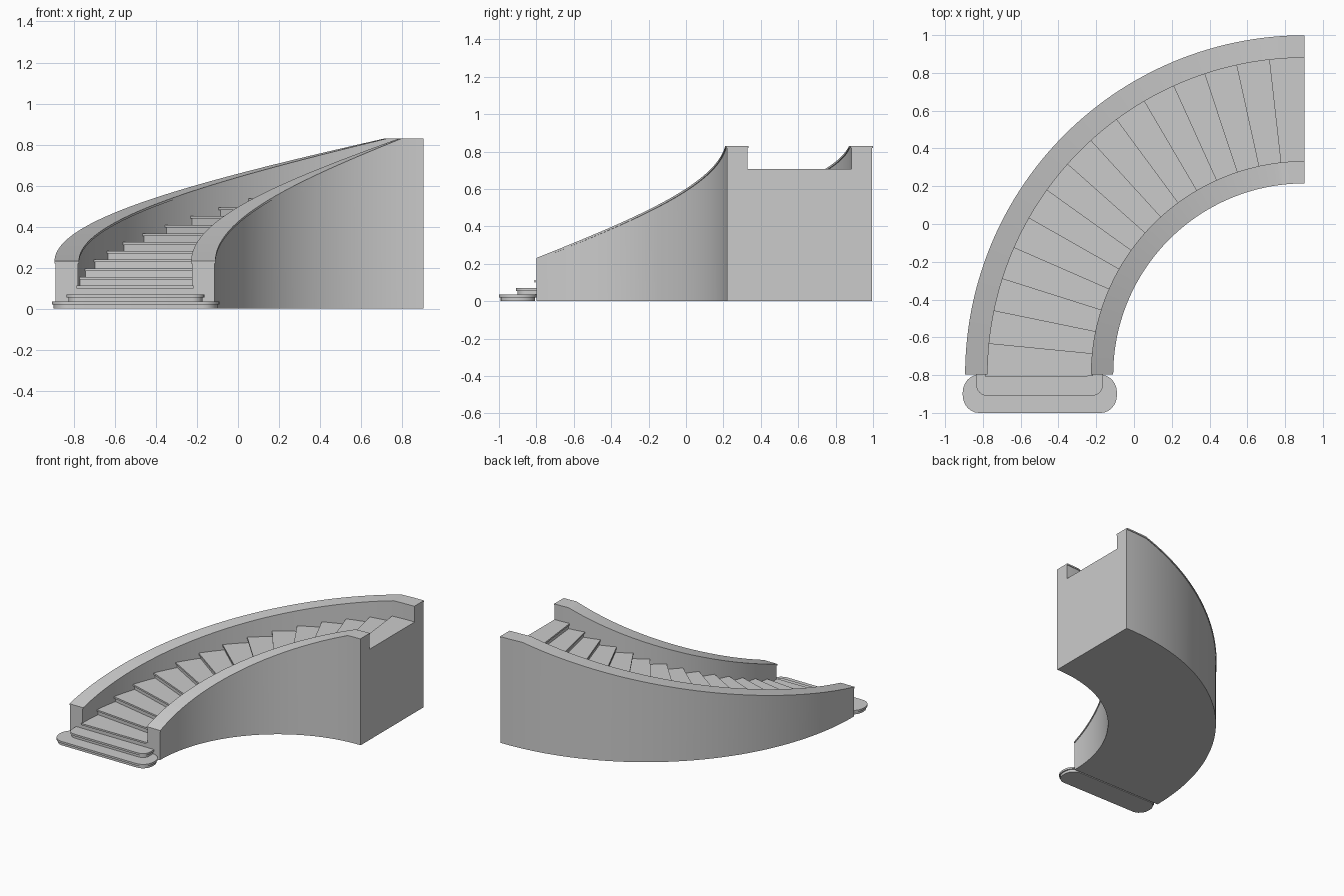
import bpy, bmesh
from math import sin, cos, pi, radians

if "Cube" in bpy.data.objects:
    bpy.data.objects.remove(bpy.data.objects["Cube"])

CX, CY = 0.903, -0.798          # centre of the quarter turn
STEPS, A = 15, 6.0              # curved steps and degrees per step
Z0, RISE = 0.07, 0.0424         # height of the two base steps, riser height


def polar(r, deg, z):
    t = radians(deg)
    return (CX - r * cos(t), CY + r * sin(t), z)


def finish(bm, name, smooth=False):
    bmesh.ops.recalc_face_normals(bm, faces=bm.faces)
    me = bpy.data.meshes.new(name)
    bm.to_mesh(me)
    bm.free()
    ob = bpy.data.objects.new(name, me)
    bpy.context.collection.objects.link(ob)
    if smooth:
        bpy.ops.object.select_all(action='DESELECT')
        ob.select_set(True)
        bpy.context.view_layer.objects.active = ob
        bpy.ops.object.shade_smooth_by_angle(angle=radians(30))
    return ob


def rail_height(deg):
    return 0.232 + 0.598 * min(deg / (90 - A), 1)


def arc_sweep(name, r1, r2, low, high):
    """Rectangular section swept round the quarter turn."""
    bm = bmesh.new()
    rings = []
    for i in range(61):
        d = i * 1.5
        a, b = low(d), high(d)
        rings.append([bm.verts.new(polar(r, d, z))
                      for r, z in ((r1, a), (r2, a), (r2, b), (r1, b))])
    for p, q in zip(rings, rings[1:]):
        for k in range(4):
            n = (k + 1) % 4
            bm.faces.new((p[k], p[n], q[n], q[k]))
    bm.faces.new(rings[0])
    bm.faces.new(rings[-1])
    return finish(bm, name, True)


# side walls with slightly overhanging caps
CAP = 0.011
for side, r1, r2 in (("outer", 1.678, 1.797), ("inner", 1.013, 1.131)):
    arc_sweep(side + "_wall", r1 + 0.005, r2 - 0.005,
              lambda d: 0, lambda d: rail_height(d) - CAP)
    arc_sweep(side + "_wall_cap", r1, r2,
              lambda d: rail_height(d) - CAP, rail_height)

# curved flight: stepped outline with nosings, stretched between the walls
outline = [(0, 0)]
for i in range(STEPS):
    d, top = i * A, Z0 + (i + 1) * RISE
    nose = d - 0.4
    outline += [(d, top - 0.013), (nose, top - 0.013), (nose, top)]
    outline.append((d + A, top))
outline += [(i * A, 0) for i in range(STEPS, 0, -1)]
bm = bmesh.new()
pairs = [[bm.verts.new(polar(r, d, z)) for r in (1.12, 1.69)] for d, z in outline]
for p, q in zip(pairs, pairs[1:] + pairs[:1]):
    bm.faces.new((p[0], p[1], q[1], q[0]))
finish(bm, "curved_steps")


def rounded_slab(name, x1, x2, y1, y2, z1, z2, rx, ry, round_back):
    """Slab with elliptical corners; the back may be left square."""
    bm = bmesh.new()
    pts = []
    corners = [(x1 + rx, y1 + ry, pi), (x2 - rx, y1 + ry, 1.5 * pi)]
    if round_back:
        corners += [(x2 - rx, y2 - ry, 0), (x1 + rx, y2 - ry, pi / 2)]
    for cx, cy, a in corners:
        for k in range(7):
            t = a + k * pi / 12
            pts.append((cx + rx * cos(t), cy + ry * sin(t)))
    if not round_back:
        pts += [(x2, y2), (x1, y2)]
    face = bm.faces.new([bm.verts.new((x, y, z1)) for x, y in pts])
    ext = bmesh.ops.extrude_face_region(bm, geom=[face], use_keep_orig=True)
    for v in ext["geom"]:
        if isinstance(v, bmesh.types.BMVert):
            v.co.z = z2
    bmesh.ops.remove_doubles(bm, verts=bm.verts, dist=0.0005)
    return finish(bm, name, True)


# two straight base steps, each a riser block under a wider tread
for name, x1, x2, y1, z, rx, ry, back in (
        ("lower_base", -0.907, -0.09, -1.0, 0.0, 0.085, 0.095, True),
        ("upper_base", -0.836, -0.164, -0.91, 0.035, 0.06, 0.06, False)):
    i = 0.009
    rounded_slab(name + "_riser", x1 + i, x2 - i, y1 + i, CY - (i if back else 0),
                 z, z + 0.02, rx - i, ry - i, back)
    rounded_slab(name + "_tread", x1, x2, y1, CY, z + 0.02, z + 0.035, rx, ry, back)
